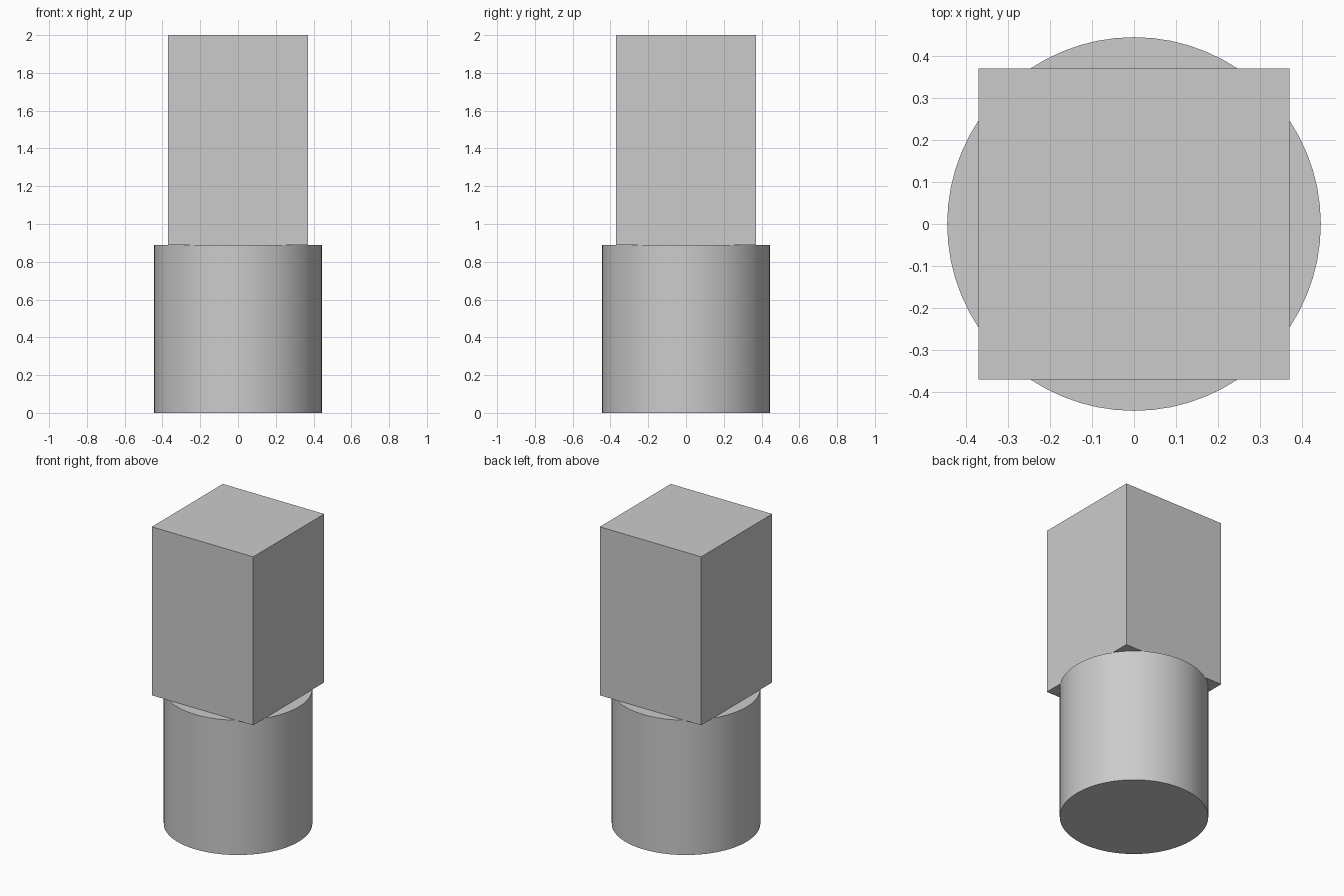
import bpy
import math

cube = bpy.data.objects.get("Cube")
if cube:
    bpy.data.objects.remove(cube, do_unlink=True)

RADIUS, BASE_HEIGHT = 0.444, 0.889
WIDTH, TOTAL_HEIGHT = 0.74, 2.0

grey = bpy.data.materials.new("light grey")
grey.use_nodes = True
colour = (0.6, 0.6, 0.6, 1)
grey.diffuse_color = colour
grey.node_tree.nodes["Principled BSDF"].inputs["Base Color"].default_value = colour

# Round base
bpy.ops.mesh.primitive_cylinder_add(vertices=64, radius=RADIUS, depth=BASE_HEIGHT,
                                    location=(0, 0, BASE_HEIGHT / 2))
base = bpy.context.object
base.name = "round_base"
base.data.materials.append(grey)
bpy.ops.object.shade_smooth_by_angle(angle=math.radians(30))

# Square block standing on the base
block_height = TOTAL_HEIGHT - BASE_HEIGHT
bpy.ops.mesh.primitive_cube_add(size=1, location=(0, 0, BASE_HEIGHT + block_height / 2))
block = bpy.context.object
block.name = "square_block"
block.scale = (WIDTH, WIDTH, block_height)
bpy.ops.object.transform_apply(location=False, rotation=False, scale=True)
block.data.materials.append(grey)
